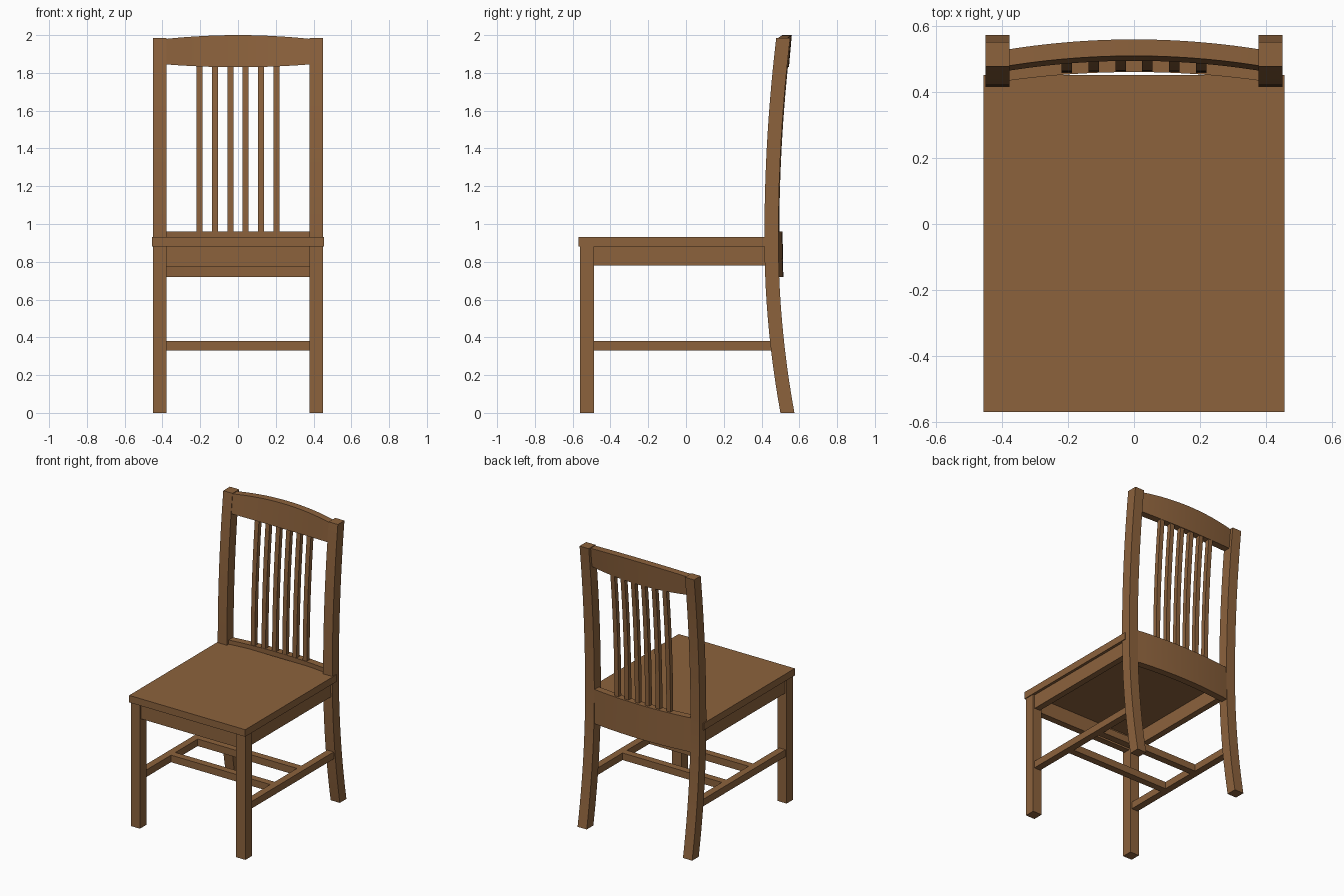
import bpy
import bmesh

if "Cube" in bpy.data.objects:
    bpy.data.objects.remove(bpy.data.objects["Cube"], do_unlink=True)

wood = bpy.data.materials.new("brown wood")
colour = (0.265, 0.123, 0.046, 1)
wood.diffuse_color = colour
wood.use_nodes = True
wood.node_tree.nodes["Principled BSDF"].inputs["Base Color"].default_value = colour


def loft(name, sections):
    """Join four-cornered sections into one closed, softly curved bar."""
    bm = bmesh.new()
    rings = [[bm.verts.new(p) for p in s] for s in sections]
    for a, b in zip(rings, rings[1:]):
        for i in range(4):
            j = (i + 1) % 4
            bm.faces.new((a[i], a[j], b[j], b[i]))
    bm.faces.new(rings[0])
    bm.faces.new(rings[-1])
    bmesh.ops.recalc_face_normals(bm, faces=bm.faces)
    mesh = bpy.data.meshes.new(name)
    bm.to_mesh(mesh)
    bm.free()
    mesh.materials.append(wood)
    obj = bpy.data.objects.new(name, mesh)
    bpy.context.collection.objects.link(obj)
    bpy.ops.object.select_all(action="DESELECT")
    obj.select_set(True)
    bpy.context.view_layer.objects.active = obj
    bpy.ops.object.shade_smooth_by_angle()
    return obj


def box(name, x, y, z):
    """Straight board between pairs of limits."""
    return loft(name, [[(x[0], y[0], h), (x[1], y[0], h),
                        (x[1], y[1], h), (x[0], y[1], h)] for h in z])


def steps(a, b, n):
    return [a + (b - a) * i / n for i in range(n + 1)]


def lean(z):
    """Front edge of the bowed back posts at a height."""
    t = (z - 0.93) / 1.05 if z > 0.93 else (0.93 - z) / 0.93
    return 0.415 + (0.062 if z > 0.93 else 0.085) * t * t


def arch(x):
    return 1 - (x / 0.38) ** 2


def upright(name, x, half, heights, offset, depth):
    """Vertical member that follows the bow of the back."""
    return loft(name, [[(x - half, lean(z) + offset, z),
                        (x + half, lean(z) + offset, z),
                        (x + half, lean(z) + offset + depth, z),
                        (x - half, lean(z) + offset + depth, z)] for z in heights])


def back_rail(name, bottom, top, sag, crown, offset, bow):
    """Horizontal rail curved backward in plan."""
    sections = []
    for x in steps(-0.385, 0.385, 20):
        f = arch(x)
        low, high = bottom - sag * f, top + crown * f
        y0, y1 = (lean(z) + offset + bow * f for z in (bottom, top))
        sections.append([(x, y0, low), (x, y1, high),
                         (x, y1 + 0.05, high), (x, y0 + 0.05, low)])
    return loft(name, sections)


# Seat
box("seat", (-0.456, 0.456), (-0.57, 0.452), (0.88, 0.93))

# Legs, side aprons and side stretchers
for side, s in (("right", -1), ("left", 1)):
    def span(a, b):
        return sorted((s * a, s * b))
    box(side + "_front_leg", span(0.378, 0.45), (-0.56, -0.487), (0, 0.88))
    upright(side + "_back_post", s * 0.414, 0.036, steps(0, 1.985, 24), 0, 0.074)
    box(side + "_apron", span(0.392, 0.437), (-0.5, 0.43), (0.78, 0.88))
    box(side + "_stretcher", span(0.39, 0.44), (-0.5, 0.46), (0.33, 0.38))

# Front apron and the two cross stretchers
box("front_apron", (-0.385, 0.385), (-0.547, -0.5), (0.775, 0.88))
for name, y in (("front", -0.17), ("rear", 0.13)):
    box(name + "_cross_stretcher", (-0.395, 0.395),
        (y - 0.025, y + 0.025), (0.33, 0.38))

# Curved rails of the back
back_rail("lower_back_rail", 0.72, 0.96, 0, 0, 0.02, 0.026)
back_rail("crest_rail", 1.845, 1.98, 0.015, 0.02, 0.003, 0.03)

# Slender slats
for i, x in enumerate((-0.204, -0.122, -0.04, 0.04, 0.122, 0.204)):
    upright("slat_%d" % (i + 1), x, 0.016, steps(0.94, 1.85, 12),
            0.03 + 0.018 * arch(x), 0.031)
